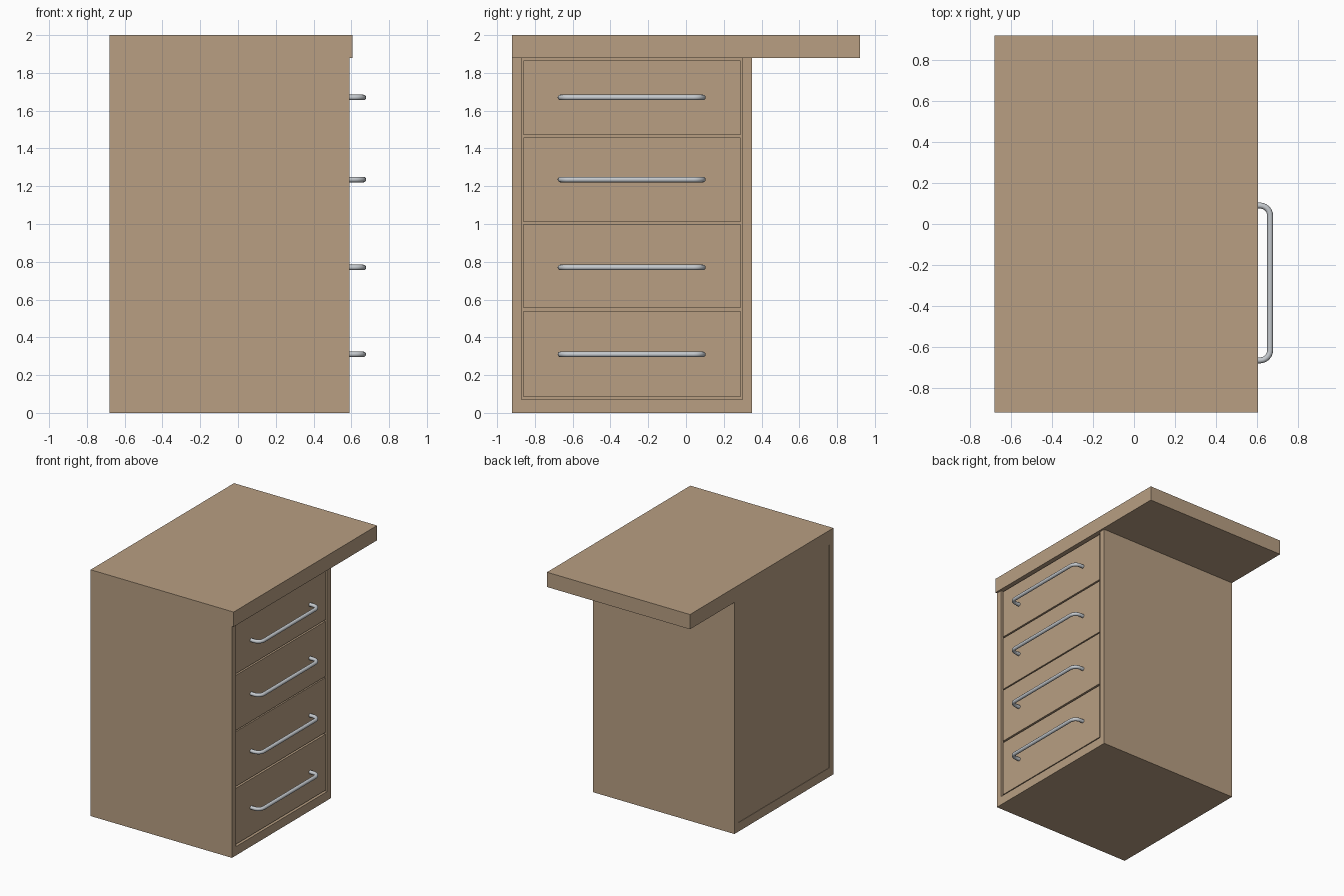
import bpy, math

if "Cube" in bpy.data.objects:
    bpy.data.objects.remove(bpy.data.objects["Cube"])


def material(name, rgb):
    m = bpy.data.materials.new(name)
    m.diffuse_color = (*rgb, 1)
    m.use_nodes = True
    m.node_tree.nodes["Principled BSDF"].inputs["Base Color"].default_value = m.diffuse_color
    return m


wood = material("light_wood", (0.48, 0.345, 0.225))
metal = material("brushed_metal", (0.56, 0.59, 0.62))


def box(name, x, y, z):
    """Wooden board given by its (min, max) range on each axis."""
    bpy.ops.mesh.primitive_cube_add(
        size=1, location=[(a + b) / 2 for a, b in (x, y, z)])
    o = bpy.context.object
    o.name = name
    o.scale = [b - a for a, b in (x, y, z)]
    bpy.ops.object.transform_apply(location=False, rotation=False, scale=True)
    o.data.materials.append(wood)
    return o


def handle(name, y0, y1, z):
    """Bar handle: a round rod bent at both ends into the drawer front."""
    x0, x1, r = 0.57, 0.664, 0.05
    pts = [(x0, y0)]
    for i in range(7):
        a = math.pi / 2 * i / 6
        pts.append((x1 - r + r * math.sin(a), y0 + r - r * math.cos(a)))
    pts += [(x, y0 + y1 - y) for x, y in reversed(pts)]
    c = bpy.data.curves.new(name, 'CURVE')
    c.dimensions = '3D'
    c.bevel_depth = 0.0145
    c.bevel_resolution = 4
    c.use_fill_caps = True
    s = c.splines.new('POLY')
    s.points.add(len(pts) - 1)
    for p, (x, y) in zip(s.points, pts):
        p.co = (x, y, z, 1)
    o = bpy.data.objects.new(name, c)
    bpy.context.collection.objects.link(o)
    c.materials.append(metal)
    bpy.ops.object.select_all(action='DESELECT')
    o.select_set(True)
    bpy.context.view_layer.objects.active = o
    bpy.ops.object.convert(target='MESH')
    bpy.ops.object.shade_smooth_by_angle(angle=math.radians(40))


# Carcass and overhanging top
BACK, FRONT = -0.68, 0.59
box("table_top", (BACK, 0.605), (-0.92, 0.92), (1.88, 2.0))
box("front_side_panel", (BACK, FRONT), (-0.92, -0.87), (0, 1.88))
box("rear_side_panel", (BACK, FRONT), (0.30, 0.35), (0, 1.88))
box("bottom_panel", (BACK, FRONT), (-0.87, 0.30), (0, 0.072))
box("back_panel", (BACK + 0.003, BACK + 0.04), (-0.87, 0.30), (0.072, 1.88))

# Drawers: a front board, a box behind it and a bar handle
drawers = [(0.085, 0.54, 0.31), (0.555, 1.0, 0.77),
           (1.01, 1.457, 1.235), (1.47, 1.866, 1.67)]
for n, (z0, z1, hz) in enumerate(drawers, 1):
    box(f"drawer_front_{n}", (0.535, 0.583), (-0.859, 0.289), (z0, z1))
    box(f"drawer_box_{n}", (-0.6, 0.535), (-0.84, 0.27), (z0 + 0.02, z1 - 0.04))
    handle(f"drawer_handle_{n}", -0.665, 0.09, hz)
